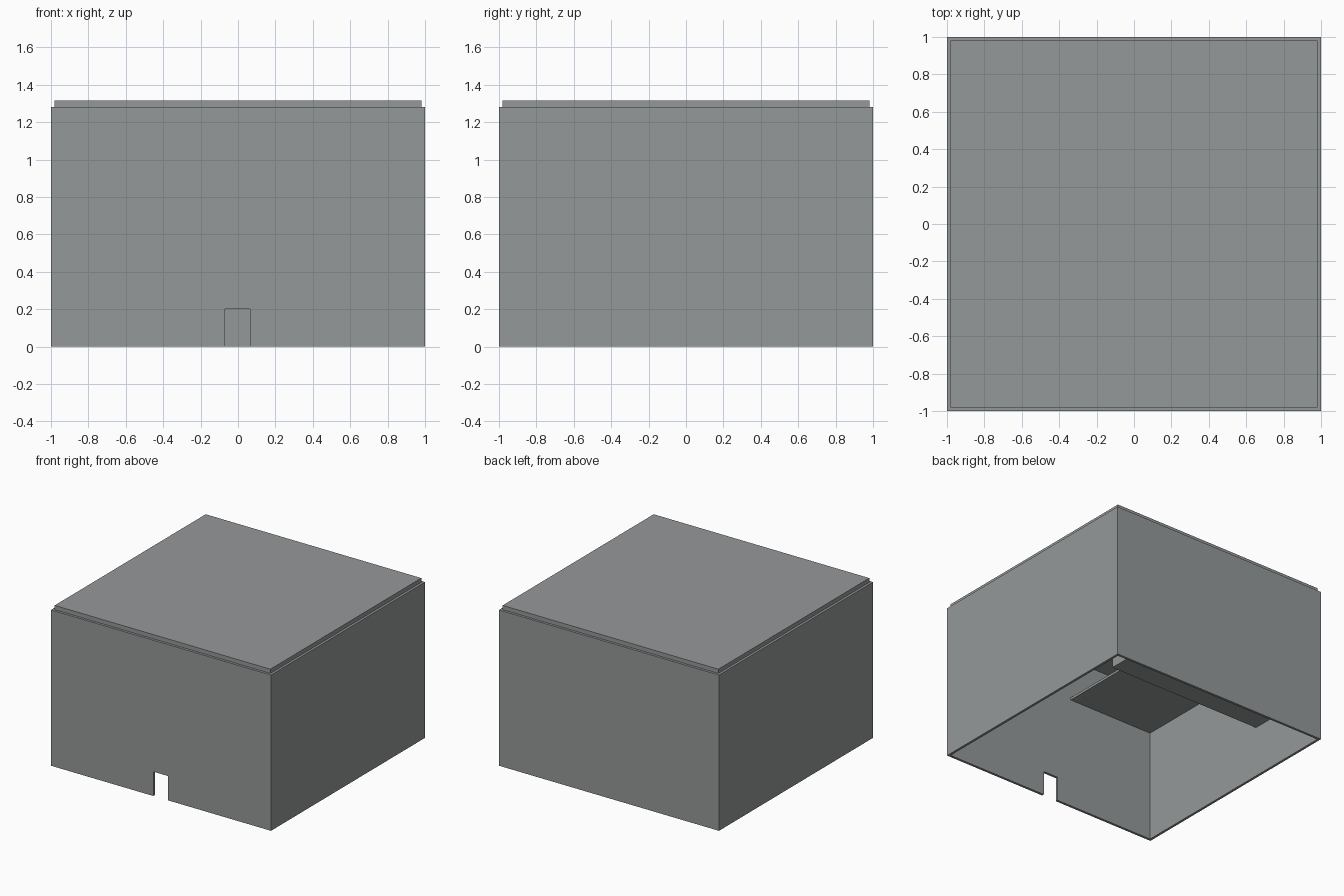
import bpy, bmesh
from mathutils import Vector

if "Cube" in bpy.data.objects:
    bpy.data.objects.remove(bpy.data.objects["Cube"])

# One flat grey for the whole building
grey = bpy.data.materials.new("concrete grey")
grey.diffuse_color = (0.30, 0.315, 0.32, 1)
grey.use_nodes = True
grey.node_tree.nodes["Principled BSDF"].inputs["Base Color"].default_value = grey.diffuse_color


def box(name, lo, hi):
    """Axis-aligned box between two corners."""
    lo, hi = Vector(lo), Vector(hi)
    bm = bmesh.new()
    bmesh.ops.create_cube(bm, size=1)
    bmesh.ops.scale(bm, vec=hi - lo, verts=bm.verts)
    bmesh.ops.translate(bm, vec=(lo + hi) / 2, verts=bm.verts)
    mesh = bpy.data.meshes.new(name)
    bm.to_mesh(mesh)
    bm.free()
    mesh.materials.append(grey)
    obj = bpy.data.objects.new(name, mesh)
    bpy.context.collection.objects.link(obj)
    return obj


def cut(target, cutter):
    """Subtract a box from the target, then remove the cutter."""
    cutter.hide_render = True
    mod = target.modifiers.new("cut", 'BOOLEAN')
    mod.operation, mod.solver, mod.object = 'DIFFERENCE', 'EXACT', cutter
    bpy.context.view_layer.objects.active = target
    bpy.ops.object.modifier_apply(modifier=mod.name)
    bpy.data.objects.remove(cutter)


WALL_TOP, INNER = 1.28, 0.98

# Thin outer walls, open at the bottom, with a doorway in the front
walls = box("walls", (-1, -1, 0), (1, 1, WALL_TOP))
cut(walls, box("room_cutter", (-INNER, -INNER, -0.2), (INNER, INNER, 1.5)))
cut(walls, box("door_cutter", (-0.07, -1.1, -0.1), (0.065, -0.9, 0.2)))

# Roof slab standing slightly above the walls
box("roof", (-INNER, -INNER, WALL_TOP - 0.01), (INNER, INNER, 1.315))

# Interior: thin upper floor in the front left corner, deep loft along the back
box("upper_floor", (-INNER, -INNER, 0.92), (-0.2, -0.2, 0.94))
box("back_loft", (-INNER, 0.26, 0.42), (0.43, INNER, 0.52))
